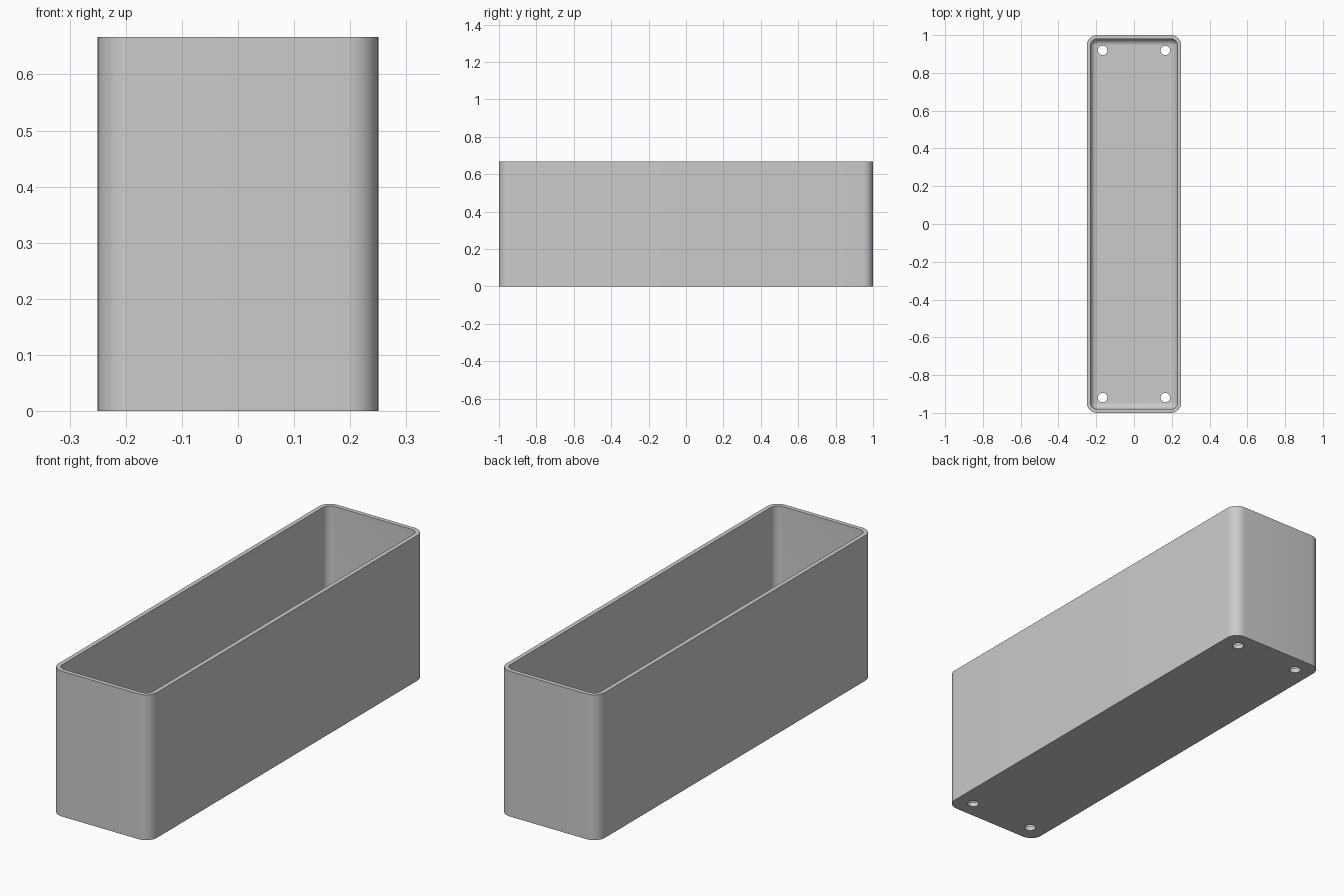
import bpy, bmesh, math

cube = bpy.data.objects.get("Cube")
if cube:
    bpy.data.objects.remove(cube, do_unlink=True)

HALF_X, HALF_Y, HEIGHT, CORNER = 0.25, 1.0, 0.667, 0.055
WALL, FLOOR, FILLET, SEG = 0.02, 0.02, 0.035, 10

grey = bpy.data.materials.new("plain grey")
grey.use_nodes = True
colour = (0.6, 0.6, 0.6, 1)
grey.diffuse_color = colour
grey.node_tree.nodes["Principled BSDF"].inputs["Base Color"].default_value = colour


def ring(bm, inset, z):
    """Rounded rectangle of vertices, inset from the outer wall."""
    r = max(CORNER - inset, 0.006)
    cx, cy = HALF_X - inset - r, HALF_Y - inset - r
    verts = []
    for i, (sx, sy) in enumerate([(1, 1), (-1, 1), (-1, -1), (1, -1)]):
        for k in range(SEG + 1):
            a = (i + k / SEG) * math.pi / 2
            verts.append(bm.verts.new((sx * cx + r * math.cos(a),
                                       sy * cy + r * math.sin(a), z)))
    return verts


# Shell sections: outer wall, rim, inner wall, rounded join to the floor
sections = [(0, 0), (0, HEIGHT), (WALL, HEIGHT)]
for k in range(9):
    a = k / 8 * math.pi / 2
    sections.append((WALL + FILLET * (1 - math.cos(a)),
                     FLOOR + FILLET * (1 - math.sin(a))))

bm = bmesh.new()
rings = [ring(bm, *s) for s in sections]
for low, high in zip(rings, rings[1:]):
    for i in range(len(low)):
        j = (i + 1) % len(low)
        bm.faces.new((low[i], low[j], high[j], high[i]))
bm.faces.new(rings[0][::-1])
bm.faces.new(rings[-1])
bmesh.ops.recalc_face_normals(bm, faces=bm.faces)
mesh = bpy.data.meshes.new("planter_box")
bm.to_mesh(mesh)
bm.free()
box = bpy.data.objects.new("planter_box", mesh)
bpy.context.collection.objects.link(box)
mesh.materials.append(grey)

# Drain holes near the four floor corners
bm = bmesh.new()
for sx in (-1, 1):
    for sy in (-1, 1):
        made = bmesh.ops.create_cone(bm, cap_ends=True, segments=32,
                                     radius1=0.025, radius2=0.025, depth=0.2)
        bmesh.ops.translate(bm, verts=made["verts"], vec=(sx * 0.166, sy * 0.919, 0))
mesh = bpy.data.meshes.new("drain_hole_cutter")
bm.to_mesh(mesh)
bm.free()
mesh.materials.append(grey)
cutter = bpy.data.objects.new("drain_hole_cutter", mesh)
bpy.context.collection.objects.link(cutter)
cutter.hide_render = True
cut = box.modifiers.new("drain_holes", 'BOOLEAN')
cut.object = cutter
cut.operation = 'DIFFERENCE'
cut.solver = 'EXACT'

# Apply the cut, drop the helper and smooth the rounded corners
bpy.ops.object.select_all(action='DESELECT')
box.select_set(True)
bpy.context.view_layer.objects.active = box
bpy.ops.object.modifier_apply(modifier=cut.name)
bpy.data.objects.remove(cutter, do_unlink=True)
bpy.ops.object.shade_smooth_by_angle(angle=math.radians(30))
